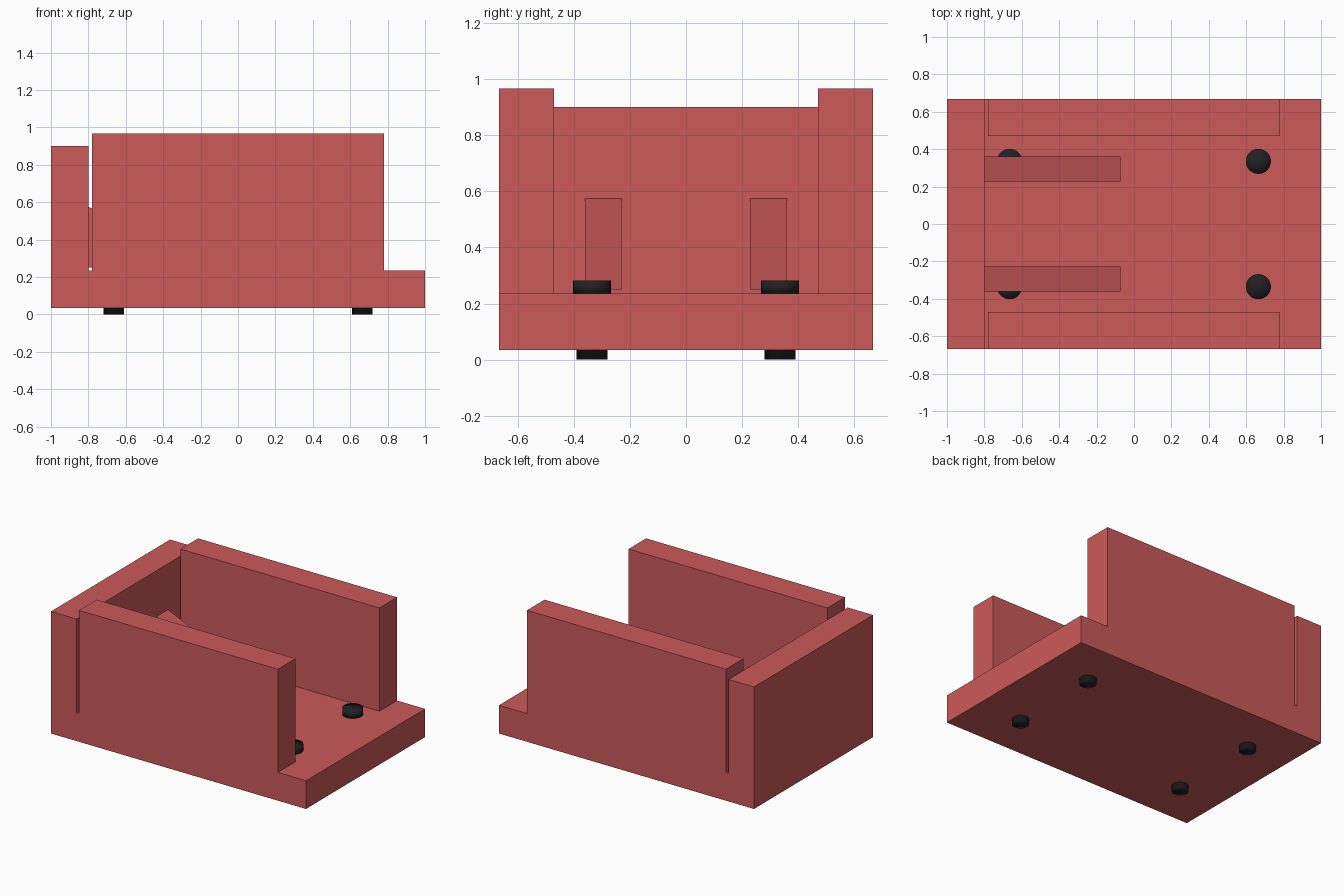
import bpy, bmesh, math
from mathutils import Vector

if "Cube" in bpy.data.objects:
    bpy.data.objects.remove(bpy.data.objects["Cube"])

W, D = 1.0, 0.667            # half length and half depth
Z0, Z1 = 0.035, 0.235        # base slab bottom and top


def material(name, color):
    m = bpy.data.materials.new(name)
    m.diffuse_color = (*color, 1)
    m.use_nodes = True
    m.node_tree.nodes["Principled BSDF"].inputs["Base Color"].default_value = m.diffuse_color
    return m


red = material("red", (0.60, 0.10, 0.10))
black = material("black", (0.015, 0.015, 0.017))


def make_object(name, bm, mat, smooth=False):
    bmesh.ops.recalc_face_normals(bm, faces=bm.faces[:])
    me = bpy.data.meshes.new(name)
    bm.to_mesh(me)
    bm.free()
    for p in me.polygons:
        p.use_smooth = smooth
    me.materials.append(mat)
    ob = bpy.data.objects.new(name, me)
    bpy.context.collection.objects.link(ob)
    return ob


def raise_wall(bm, x0, x1, y0, y1, top):
    """Extrude the slab-top faces inside a rectangle up to a height."""
    faces = []
    for f in bm.faces:
        c = f.calc_center_median()
        if abs(c.z - Z1) < 1e-4 and f.normal.z > 0.9 and x0 < c.x < x1 and y0 < c.y < y1:
            faces.append(f)
    res = bmesh.ops.extrude_face_region(bm, geom=faces)
    for v in res["geom"]:
        if isinstance(v, bmesh.types.BMVert):
            v.co.z = top
    bm.normal_update()


# One-piece body: slab, end wall and two side walls
bm = bmesh.new()
bmesh.ops.create_cube(bm, size=2)
for v in bm.verts:
    v.co = (v.co.x * W, v.co.y * D, Z1 if v.co.z > 0 else Z0)
for axis, cuts in ((Vector((1, 0, 0)), (-0.8, -0.78, 0.78)), (Vector((0, 1, 0)), (-0.47, 0.47))):
    for c in cuts:
        bmesh.ops.bisect_plane(bm, geom=bm.verts[:] + bm.edges[:] + bm.faces[:],
                               plane_co=axis * c, plane_no=axis)
bm.normal_update()
raise_wall(bm, -W, -0.8, -D, D, 0.90)
raise_wall(bm, -0.78, 0.78, -D, -0.47, 0.967)
raise_wall(bm, -0.78, 0.78, 0.47, D, 0.967)
bmesh.ops.dissolve_limit(bm, angle_limit=0.01, verts=bm.verts[:], edges=bm.edges[:])
make_object("bracket_body", bm, red)

# Triangular gussets bracing the end wall
for side, y0, y1 in (("front", -0.36, -0.228), ("back", 0.228, 0.36)):
    bm = bmesh.new()
    f = bm.faces.new([bm.verts.new((x, y0, z))
                      for x, z in ((-0.8, 0.25), (-0.073, 0.25), (-0.8, 0.575))])
    ext = bmesh.ops.extrude_face_region(bm, geom=[f], use_keep_orig=True)
    for v in ext["geom"]:
        if isinstance(v, bmesh.types.BMVert):
            v.co.y = y1
    make_object(side + "_gusset", bm, red)

# Four stepped bolts: wide head above the slab, shank showing below
for sx in (-1, 1):
    for sy in (-1, 1):
        bm = bmesh.new()
        profile = [(0, 0), (0.055, 0), (0.055, Z1), (0.067, Z1), (0.067, 0.282), (0, 0.282)]
        vs = [bm.verts.new((r, 0, z)) for r, z in profile]
        es = [bm.edges.new(p) for p in zip(vs, vs[1:])]
        bmesh.ops.spin(bm, geom=vs + es, cent=(0, 0, 0), axis=(0, 0, 1),
                       angle=math.tau, steps=32)
        bmesh.ops.remove_doubles(bm, verts=bm.verts[:], dist=1e-4)
        name = ("back" if sy > 0 else "front") + ("_right" if sx > 0 else "_left") + "_bolt"
        make_object(name, bm, black, smooth=True).location = (sx * 0.665, sy * 0.335, 0)
